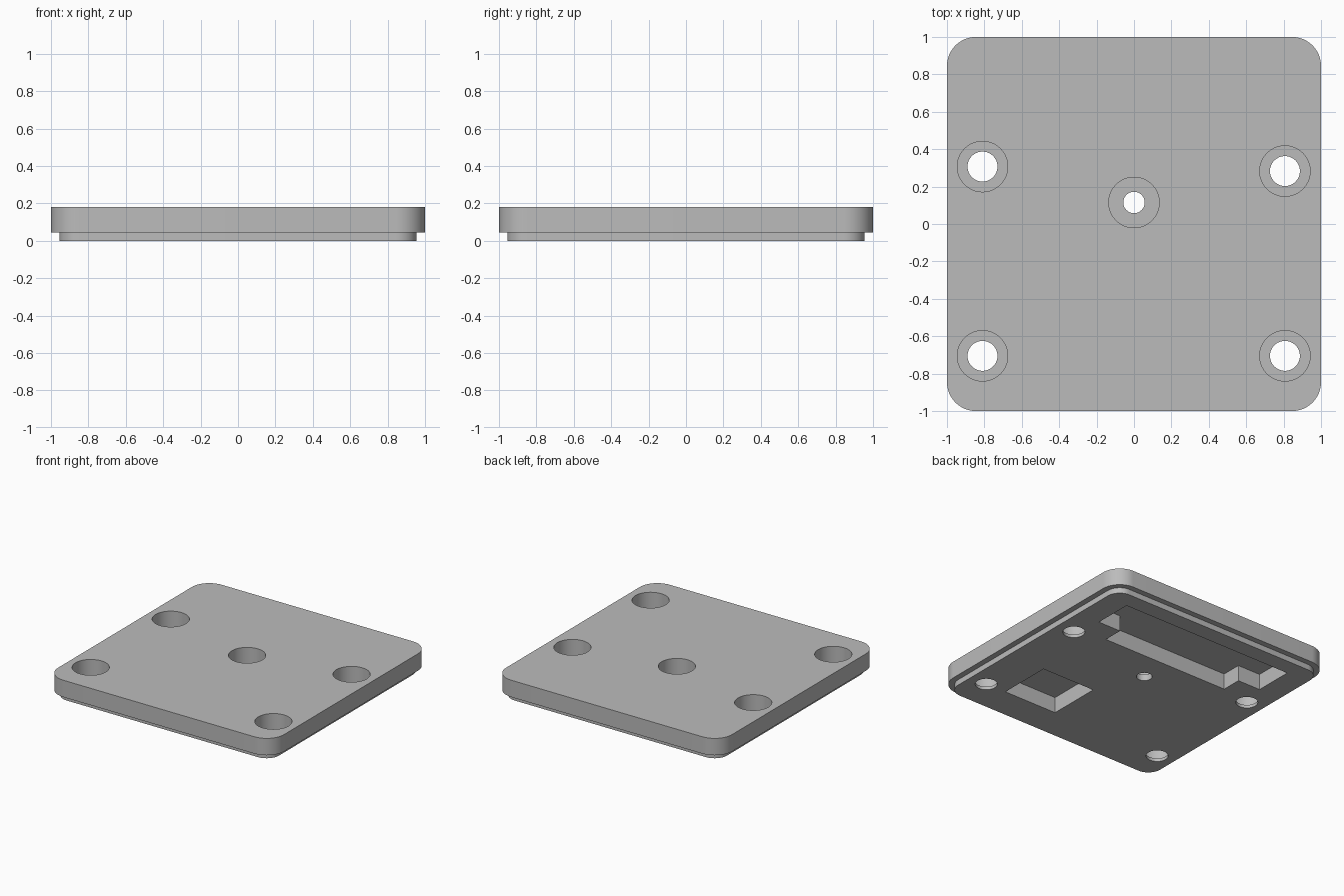
import bpy, bmesh, math

cube = bpy.data.objects.get("Cube")
if cube:
    bpy.data.objects.remove(cube, do_unlink=True)

grey = bpy.data.materials.new("plain_grey")
grey.use_nodes = True
COLOUR = (0.5, 0.5, 0.5, 1)
grey.diffuse_color = COLOUR
grey.node_tree.nodes["Principled BSDF"].inputs["Base Color"].default_value = COLOUR

HEIGHT, LIP = 0.18, 0.045


def prism(name, outline, z0, z1):
    """Extrude a flat counter-clockwise outline from z0 to z1."""
    bm = bmesh.new()
    face = bm.faces.new([bm.verts.new((x, y, z0)) for x, y in outline])
    top = bmesh.ops.extrude_face_region(bm, geom=[face])["geom"]
    bmesh.ops.translate(bm, vec=(0, 0, z1 - z0),
                        verts=[v for v in top if isinstance(v, bmesh.types.BMVert)])
    bmesh.ops.recalc_face_normals(bm, faces=bm.faces)
    mesh = bpy.data.meshes.new(name)
    bm.to_mesh(mesh)
    bm.free()
    mesh.materials.append(grey)
    obj = bpy.data.objects.new(name, mesh)
    bpy.context.collection.objects.link(obj)
    return obj


def arc(cx, cy, r, start, sweep, steps):
    return [(cx + r * math.cos(start + sweep * i / steps),
             cy + r * math.sin(start + sweep * i / steps)) for i in range(steps + 1)]


def rounded_square(half, r):
    c = half - r
    points = []
    for k, (sx, sy) in enumerate([(1, 1), (-1, 1), (-1, -1), (1, -1)]):
        points += arc(c * sx, c * sy, r, k * math.pi / 2, math.pi / 2, 16)
    return points


def circle(x, y, r):
    return arc(x, y, r, 0, math.tau, 64)[:-1]


def combine(target, other, operation):
    """Apply a boolean to the target and discard the helper."""
    mod = target.modifiers.new(other.name, "BOOLEAN")
    mod.operation, mod.object, mod.solver = operation, other, "EXACT"
    bpy.context.view_layer.objects.active = target
    bpy.ops.object.modifier_apply(modifier=mod.name)
    bpy.data.objects.remove(other, do_unlink=True)


# Main plate with a smaller lip underneath
plate = prism("cover_plate", rounded_square(1.0, 0.155), LIP, HEIGHT)
combine(plate, prism("lip", rounded_square(0.955, 0.11), 0, LIP + 0.03), "UNION")

# Counterbored holes: x, y, through radius, height of the counterbore floor
holes = [(-0.81, 0.307, 0.08, 0.025), (0.807, 0.283, 0.08, 0.025),
         (-0.81, -0.705, 0.08, 0.025), (0.807, -0.705, 0.08, 0.025),
         (0, 0.115, 0.057, 0.05)]
for x, y, r, floor in holes:
    combine(plate, prism("counterbore", circle(x, y, 0.135), floor, 0.3), "DIFFERENCE")
    combine(plate, prism("through_hole", circle(x, y, r), -0.1, 0.3), "DIFFERENCE")

# Pockets in the underside
POCKET = 0.126
small = [(0.16, -0.7), (0.63, -0.7), (0.63, -0.27), (0.16, -0.27)]
half = [(0.56, 0.35), (0.56, 0.51), (0.76, 0.51), (0.76, 0.822)]
stepped = half + [(-x, y) for x, y in reversed(half)]
for outline in (small, stepped):
    combine(plate, prism("pocket", outline, -0.1, POCKET), "DIFFERENCE")

# Smooth the curved walls, keep the rims sharp
bpy.ops.object.select_all(action="DESELECT")
plate.select_set(True)
bpy.context.view_layer.objects.active = plate
bpy.ops.object.shade_smooth_by_angle(angle=math.radians(30))
